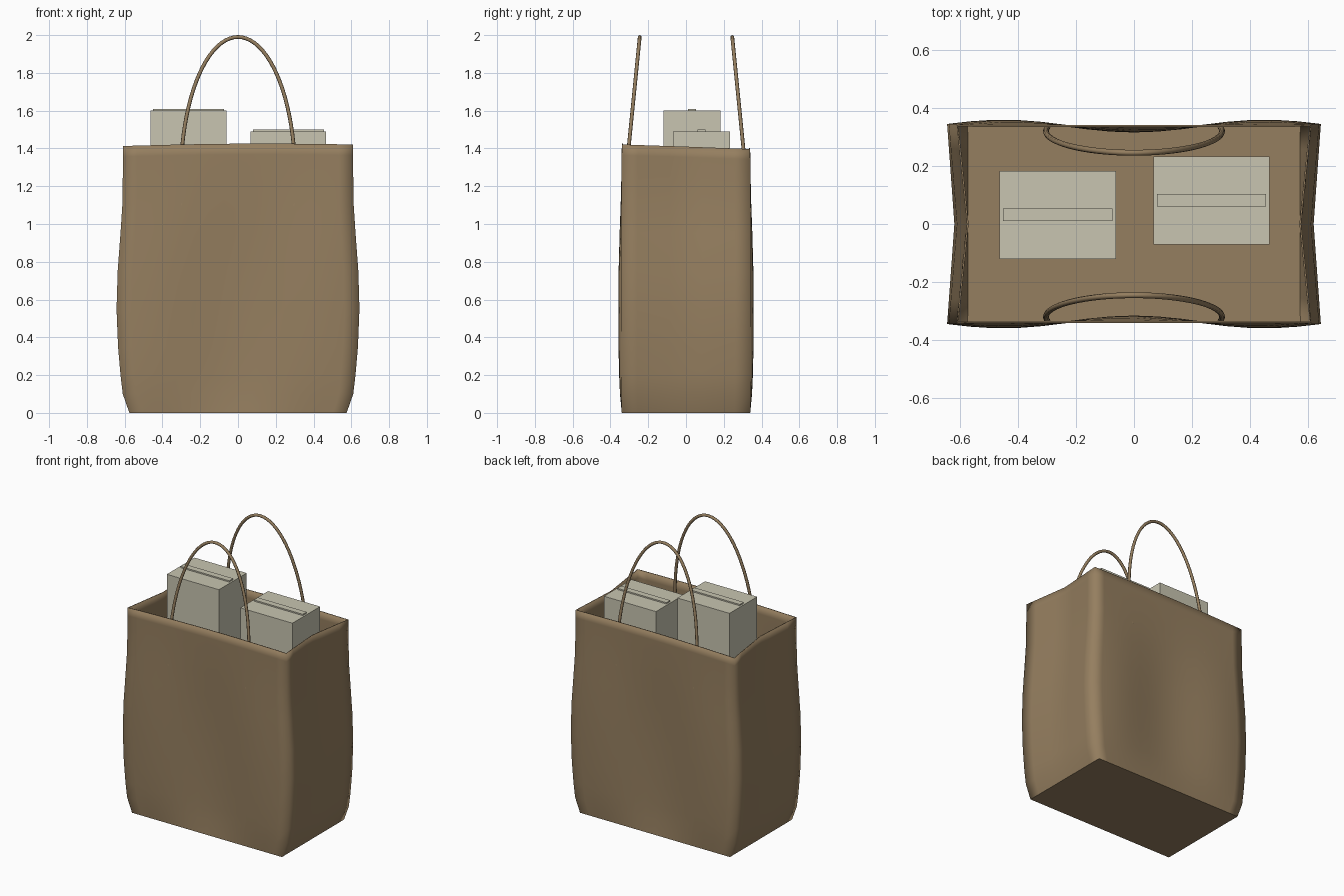
import bpy, bmesh, math

if "Cube" in bpy.data.objects:
    bpy.data.objects.remove(bpy.data.objects["Cube"])


def material(name, rgb):
    m = bpy.data.materials.new(name)
    m.diffuse_color = (*rgb, 1)
    m.use_nodes = True
    m.node_tree.nodes["Principled BSDF"].inputs["Base Color"].default_value = m.diffuse_color
    return m


PAPER = material("brown paper", (0.30, 0.21, 0.115))
CARD = material("pale grey card", (0.58, 0.56, 0.44))


def add_object(name, bm, mat):
    bmesh.ops.recalc_face_normals(bm, faces=bm.faces)
    me = bpy.data.meshes.new(name)
    bm.to_mesh(me)
    bm.free()
    me.materials.append(mat)
    ob = bpy.data.objects.new(name, me)
    bpy.context.collection.objects.link(ob)
    return ob


# Paper bag: (height, half width, bulge of front/back, inward gusset pinch)
LEVELS = [(0, .575, 0, 0), (.1, .610, .5, .008), (.2, .622, .75, .014),
          (.35, .635, .93, .02), (.55, .643, 1, .025), (.75, .637, .9, .028),
          (.95, .622, .6, .031), (1.1, .612, .3, .033), (1.25, .610, .1, .035),
          (1.35, .610, .02, .035), (1.405, .610, 0, .035)]
NX, NY = 16, 8
HALF_DEPTH = 0.34
us = [-1 + 2 * i / NX for i in range(NX)]
vs = [-1 + 2 * i / NY for i in range(NY)]
ring = ([(u, -1) for u in us] + [(1, v) for v in vs]
        + [(-u, 1) for u in us] + [(-1, -v) for v in vs])


def bag_point(u, v, z, w, bulge, pinch):
    x, y = u * w, v * HALF_DEPTH
    if abs(u) == 1:                       # side folds inwards at the middle
        x -= u * pinch * (1 - abs(v))
    # front and back dip at the centre and swell beside it
    y -= v * bulge * 0.019 * math.cos(math.pi * x / 0.45)
    # slightly uneven rim
    tilt = 0.008 * math.cos(math.pi * x / 1.2) - 0.012 * v + 0.004 * u
    return x, y, z + tilt * (z / 1.4) ** 3


bm = bmesh.new()
loops = [[bm.verts.new(bag_point(u, v, *lev)) for u, v in ring] for lev in LEVELS]
n = len(ring)
for a, b in zip(loops, loops[1:]):
    for i in range(n):
        j = (i + 1) % n
        bm.faces.new((a[i], a[j], b[j], b[i])).smooth = True
bm.faces.new(loops[0][::-1])
for i in range(n):
    bm.edges.get((loops[0][i], loops[0][(i + 1) % n])).smooth = False
bag = add_object("paper_bag", bm, PAPER)
wall = bag.modifiers.new("paper thickness", 'SOLIDIFY')
wall.thickness = 0.006
wall.offset = -1


# Handles: a thin tube swept along a leaning half ellipse
def handle(name, side):
    bm = bmesh.new()
    steps, sides, r = 48, 8, 0.01
    rings = []
    for i in range(steps + 1):
        t = -0.2 + (math.pi + 0.4) * i / steps
        x, z = 0.303 * math.cos(t), 1.245 + 0.745 * math.sin(t)
        y = side * (0.245 + 0.10 * (1.99 - z))
        nx, nz = 0.745 * math.cos(t), 0.303 * math.sin(t)
        k = math.hypot(nx, nz)
        rings.append([])
        for s in range(sides):
            a = math.tau * s / sides
            rings[-1].append(bm.verts.new((x + r * math.cos(a) * nx / k,
                                           y + r * math.sin(a),
                                           z + r * math.cos(a) * nz / k)))
    for a, b in zip(rings, rings[1:]):
        for s in range(sides):
            q = (s + 1) % sides
            bm.faces.new((a[s], a[q], b[q], b[s])).smooth = True
    bm.faces.new(rings[0])
    bm.faces.new(rings[-1])
    return add_object(name, bm, PAPER)


handle("front_handle", -1)
handle("back_handle", 1)


# Boxes inside the bag, each with a raised strip on the lid
def box(name, x0, x1, y0, y1, z0, z1):
    bm = bmesh.new()
    bmesh.ops.create_cube(bm, size=1)
    for v in bm.verts:
        v.co = ((x0, x1)[v.co.x > 0], (y0, y1)[v.co.y > 0], (z0, z1)[v.co.z > 0])
    return add_object(name, bm, CARD)


for name, x0, y0, top, sy in (("left_box", -0.462, -0.12, 1.60, 0.01),
                              ("right_box", 0.067, -0.07, 1.49, 0.06)):
    box(name, x0, x0 + 0.40, y0, y0 + 0.303, 0.012, top)
    box(name + "_strip", x0 + 0.012, x0 + 0.388, sy, sy + 0.043, top - 0.005, top + 0.009)
